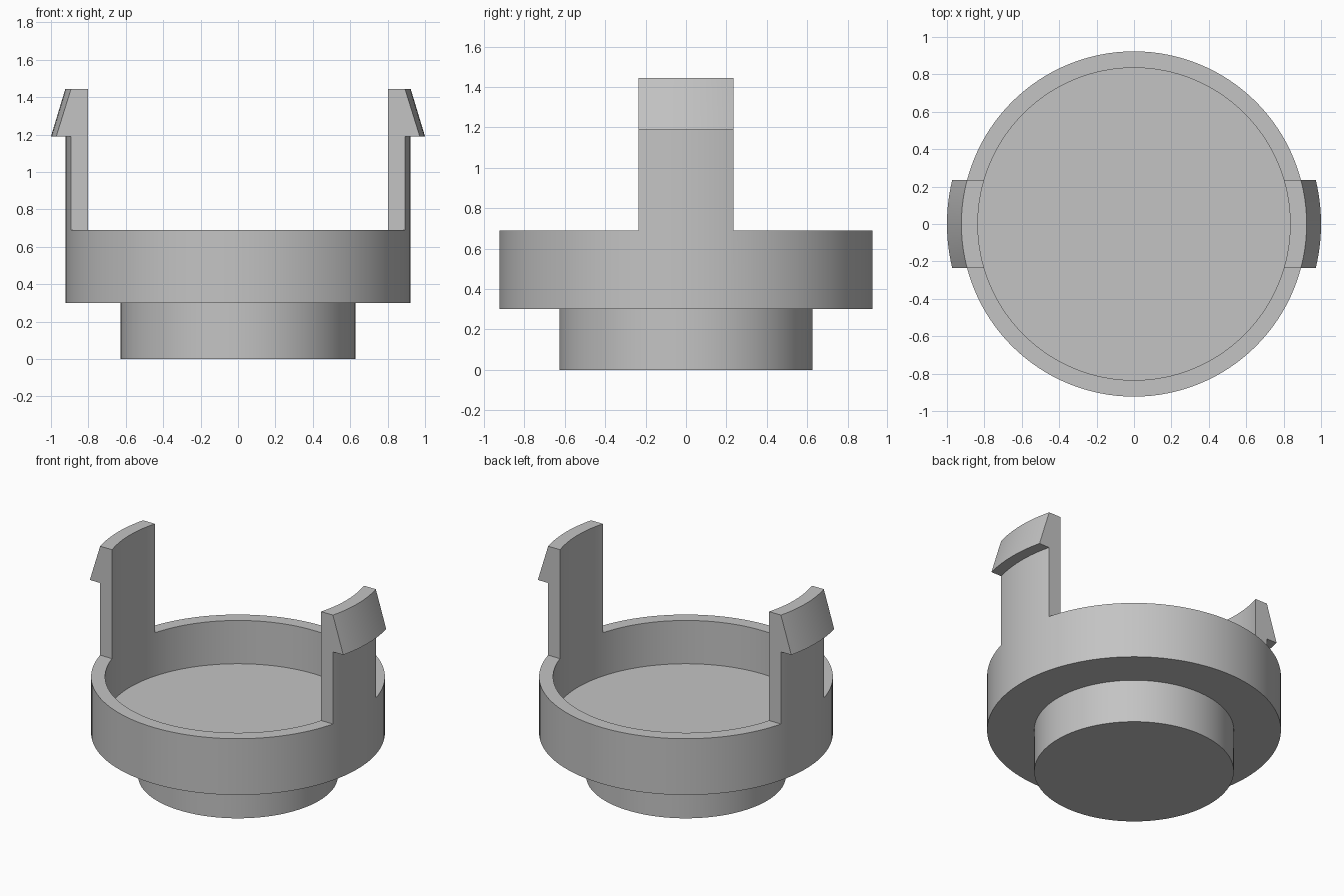
import bpy
import bmesh
import math

cube = bpy.data.objects.get("Cube")
if cube:
    bpy.data.objects.remove(cube, do_unlink=True)

SEGMENTS = 128
FOOT_R, INNER_R, OUTER_R, BARB_R = 0.627, 0.835, 0.923, 1.0
FOOT_TOP, FLOOR_Z, RIM_Z, BARB_Z, TOP_Z = 0.30, 0.39, 0.69, 1.19, 1.445
CLIP_HALF = 0.235

grey = bpy.data.materials.new("plain grey")
grey.use_nodes = True
colour = (0.55, 0.55, 0.55, 1)
grey.diffuse_color = colour
grey.node_tree.nodes["Principled BSDF"].inputs["Base Color"].default_value = colour


def add_object(name, bm):
    bmesh.ops.recalc_face_normals(bm, faces=bm.faces)
    mesh = bpy.data.meshes.new(name)
    bm.to_mesh(mesh)
    bm.free()
    obj = bpy.data.objects.new(name, mesh)
    bpy.context.collection.objects.link(obj)
    return obj


def lathe(name, profile):
    """Revolve a profile whose two ends are closed by flat discs."""
    bm = bmesh.new()
    rings = []
    for r, z in profile:
        angles = [2 * math.pi * i / SEGMENTS for i in range(SEGMENTS)]
        rings.append([bm.verts.new((r * math.cos(a), r * math.sin(a), z)) for a in angles])
    for low, high in zip(rings, rings[1:]):
        for i in range(SEGMENTS):
            j = (i + 1) % SEGMENTS
            bm.faces.new((low[i], low[j], high[j], high[i]))
    bm.faces.new(rings[0])
    bm.faces.new(rings[-1])
    return add_object(name, bm)


def box(name, low, high):
    bm = bmesh.new()
    bmesh.ops.create_cube(bm, size=1)
    for v in bm.verts:
        v.co = [a + (b - a) * (c + 0.5) for a, b, c in zip(low, high, v.co)]
    return add_object(name, bm)


# Foot, cup and full-height barbed wall in one turned solid
cup = lathe("clip_cup", [
    (FOOT_R, 0), (FOOT_R, FOOT_TOP), (OUTER_R, FOOT_TOP), (OUTER_R, BARB_Z),
    (BARB_R, BARB_Z), (OUTER_R, TOP_Z), (INNER_R, TOP_Z), (INNER_R, FLOOR_Z)])
cup.data.materials.append(grey)

# Cut the wall down to the rim in front and behind, leaving two side clips
bpy.context.view_layer.objects.active = cup
cup.select_set(True)
for name, y0, y1 in (("front_cutter", -2, -CLIP_HALF), ("back_cutter", CLIP_HALF, 2)):
    cutter = box(name, (-2, y0, RIM_Z), (2, y1, 2))
    cutter.hide_render = True
    cut = cup.modifiers.new(name, "BOOLEAN")
    cut.operation = "DIFFERENCE"
    cut.solver = "EXACT"
    cut.object = cutter
    bpy.ops.object.modifier_apply(modifier=cut.name)
    bpy.data.objects.remove(cutter, do_unlink=True)

# Round walls smooth, corners crisp
bpy.ops.object.shade_smooth_by_angle(angle=math.radians(12))
